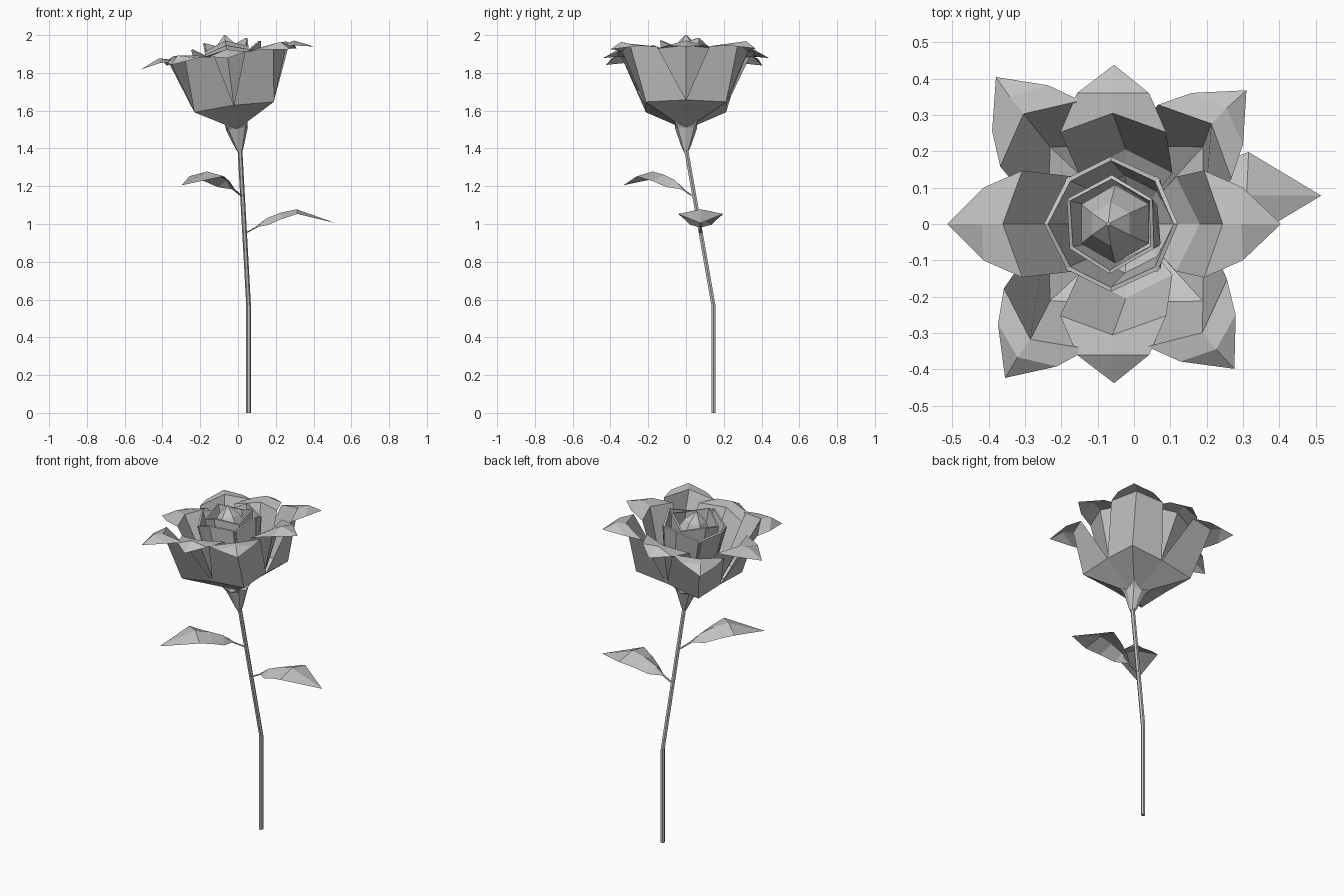
import bpy, bmesh, math
from mathutils import Matrix, Vector

cube = bpy.data.objects.get("Cube")
if cube:
    bpy.data.objects.remove(cube, do_unlink=True)

grey = bpy.data.materials.new("plain_grey")
grey.use_nodes = True
COLOUR = (0.55, 0.55, 0.55, 1)
grey.diffuse_color = COLOUR
grey.node_tree.nodes["Principled BSDF"].inputs["Base Color"].default_value = COLOUR


def spin(degrees):
    return Matrix.Rotation(math.radians(degrees), 4, 'Z')


def finish(name, bm, matrix, thickness=0):
    bmesh.ops.recalc_face_normals(bm, faces=bm.faces)
    mesh = bpy.data.meshes.new(name)
    bm.to_mesh(mesh)
    bm.free()
    mesh.transform(matrix)
    mesh.materials.append(grey)
    obj = bpy.data.objects.new(name, mesh)
    bpy.context.collection.objects.link(obj)
    if thickness:
        solid = obj.modifiers.new("thickness", 'SOLIDIFY')
        solid.thickness = thickness
        solid.offset = 0


def blade(name, base, rows, tip, matrix, thickness=0, root_turn=0):
    """Ridged blade; each row is (mid_r, mid_z, edge_r, half_width, edge_z)."""
    bm = bmesh.new()
    start = bm.verts.new((base[0], 0, base[1]))
    prev = None
    for mr, mz, er, w, ez in rows:
        points = [Vector(p) for p in ((er, -w, ez), (mr, 0, mz), (er, w, ez))]
        if not prev:
            points = [spin(root_turn) @ p for p in points]
        cur = [bm.verts.new(p) for p in points]
        for i in range(2):
            if prev:
                bm.faces.new((prev[i], prev[i + 1], cur[i + 1], cur[i]))
            else:
                bm.faces.new((start, cur[i + 1], cur[i]))
        prev = cur
    if tip:
        end = bm.verts.new((tip[0], 0, tip[1]))
        for i in range(2):
            bm.faces.new((prev[i], prev[i + 1], end))
    finish(name, bm, matrix, thickness)


def tube(name, rings, sides, matrix=Matrix()):
    """Loft of horizontal rings (x, y, z, radius); the ends are closed."""
    bm = bmesh.new()
    prev = None
    for x, y, z, r in rings:
        cur = []
        for i in range(sides):
            a = math.tau * i / sides
            cur.append(bm.verts.new((x + r * math.cos(a), y + r * math.sin(a), z)))
        if prev:
            for i in range(sides):
                j = (i + 1) % sides
                bm.faces.new((prev[i], prev[j], cur[j], cur[i]))
        else:
            bm.faces.new(cur[::-1])
        prev = cur
    bm.faces.new(prev)
    finish(name, bm, matrix)


# Bent stem
tube("stem", [(0.056, 0.145, 0, 0.0125), (0.056, 0.145, 0.57, 0.0125),
              (0.01, 0, 1.4, 0.0125)], 6)

# Leaves with short stalks and drooping edges near the stem
for name, spot, turn in (("left_leaf", (0.035, 0.078, 0.96), 0),
                         ("right_leaf", (0.017, 0.03, 1.16), 229)):
    place = Matrix.Translation(spot) @ spin(turn)
    tube(name + "_stalk", [(0, 0, -0.01, 0.008), (0.06, 0, 0.022, 0.008),
                           (0.1, 0, 0.055, 0.006)], 5, place)
    blade(name, (0.06, 0.022),
          [(0.115, 0.07, 0.125, 0.055, 0.035), (0.19, 0.1, 0.2, 0.09, 0.068),
           (0.275, 0.118, 0.28, 0.12, 0.093)],
          (0.48, 0.045), place)

# Flower head leans to the side
head = Matrix.Translation((-0.005, 0, 1.5)) @ Matrix.Rotation(math.radians(-7.5), 4, 'Y')

# Calyx of four pointed sepals
for i in range(4):
    blade(f"sepal_{i + 1}", (0.008, -0.13),
          [(0.022, -0.1, 0.014, 0.016, -0.1), (0.062, 0.005, 0.04, 0.042, 0.005)],
          (0.085, 0.035), head @ spin(45 + 90 * i))

# Outer petals, rooted on the diagonals with tips turned a little
for i, turn in enumerate((45, 129, 234.5, 310)):
    blade(f"outer_petal_{i + 1}", (0, 0),
          [(0.3, 0.12, 0.152, 0.152, 0.13), (0.39, 0.425, 0.32, 0.144, 0.402),
           (0.45, 0.43, 0.41, 0.1, 0.402)],
          (0.52, 0.385), head @ spin(turn), root_turn=45 + 90 * i - turn)

# Middle petals, longer along the sideways axis
for i in range(4):
    blade(f"middle_petal_{i + 1}", (0, 0.01),
          [(0.205, 0.135, 0.14, 0.13, 0.14), (0.305, 0.41, 0.252, 0.147, 0.4),
           (0.36, 0.428, 0.36, 0.1, 0.402)],
          (0.438 if i % 2 else 0.463, 0.382), head @ spin(90 * i))

# Upright inner petals, with visible thickness at the rim
for i in range(4):
    blade(f"inner_petal_{i + 1}", (0.01, 0.03),
          [(0.14, 0.15, 0.09, 0.1, 0.15), (0.18, 0.45, 0.118, 0.13, 0.41)],
          None, head @ spin(90 * i), 0.012)
for i in range(3):
    blade(f"heart_petal_{i + 1}", (0.01, 0.05),
          [(0.1, 0.16, 0.055, 0.095, 0.16), (0.132, 0.475, 0.063, 0.115, 0.43)],
          None, head @ spin(30 + 120 * i), 0.01)

# Closed bud in the centre
tube("bud", [(0, 0, 0.1, 0.05), (0, 0, 0.36, 0.108), (0, 0, 0.45, 0.06),
             (0, 0, 0.504, 0.005)], 6, head @ spin(30))
